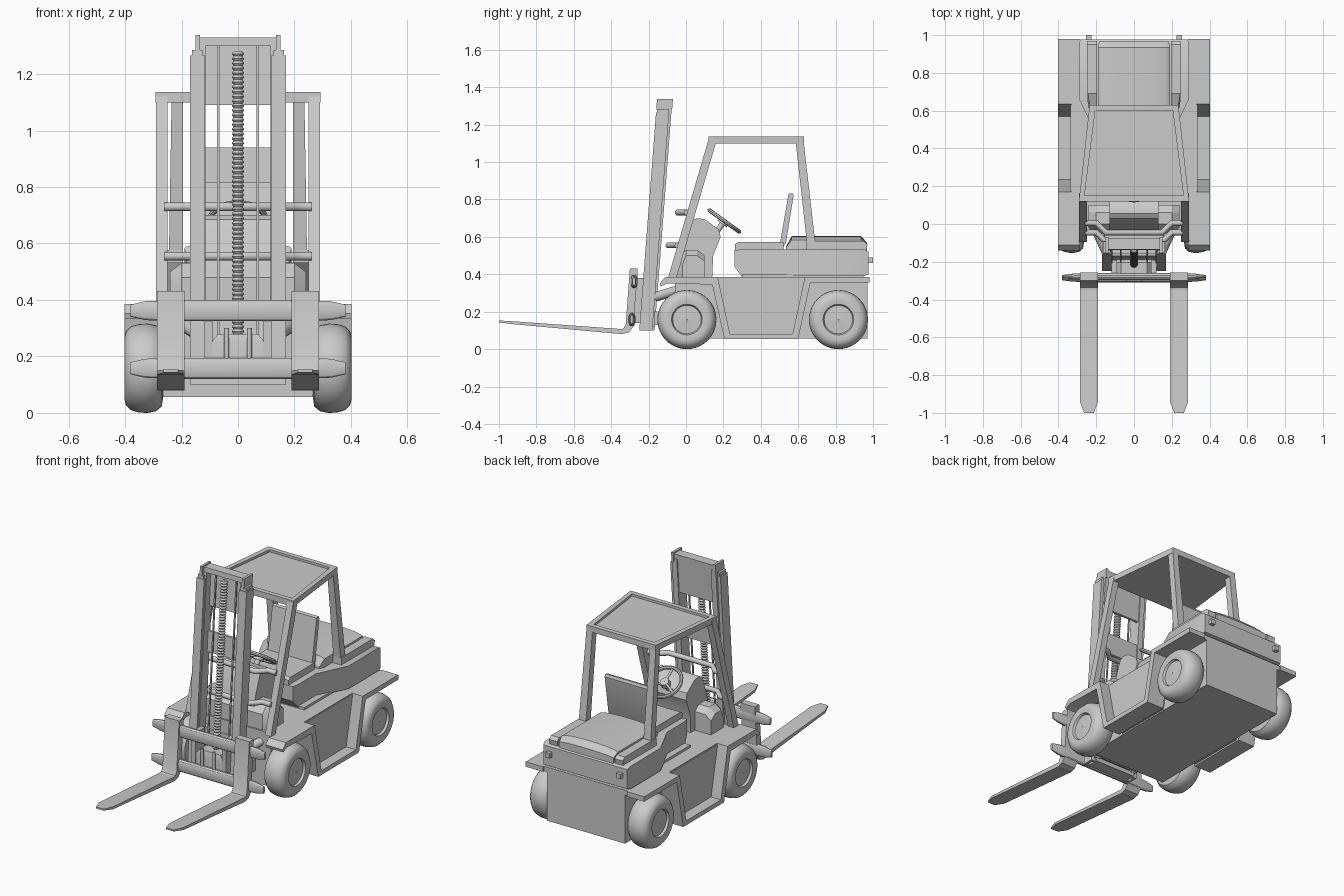
import bpy, bmesh, math
from mathutils import Vector, Matrix


def finish(name, bm, mirror=False, smooth=30):
    bmesh.ops.recalc_face_normals(bm, faces=bm.faces)
    me = bpy.data.meshes.new(name)
    bm.to_mesh(me)
    bm.free()
    ob = bpy.data.objects.new(name, me)
    bpy.context.collection.objects.link(ob)
    me.shade_smooth()
    me.set_sharp_from_angle(angle=math.radians(smooth))
    if mirror:
        ob.modifiers.new("mirror", 'MIRROR')
    return ob


def loft(name, loops, mirror=False, closed=False):
    """Skin successive loops of equal length; cap both ends unless closed."""
    bm = bmesh.new()
    rings = [[bm.verts.new(p) for p in lp] for lp in loops]
    n = len(rings[0])
    pairs = list(zip(rings, rings[1:]))
    if closed:
        pairs.append((rings[-1], rings[0]))
    for a, b in pairs:
        for i in range(n):
            j = (i + 1) % n
            bm.faces.new((a[i], a[j], b[j], b[i]))
    if not closed:
        bm.faces.new(rings[0])
        bm.faces.new(rings[-1])
    return finish(name, bm, mirror)


def prism(name, yz, x0, x1, mirror=False):
    return loft(name, [[(x, y, z) for y, z in yz] for x in (x0, x1)], mirror)


def box(name, x0, x1, y0, y1, z0, z1, mirror=False):
    return prism(name, [(y0, z0), (y1, z0), (y1, z1), (y0, z1)], x0, x1, mirror)


def quad(x0, x1, y0, y1, z):
    return [(x0, y0, z), (x1, y0, z), (x1, y1, z), (x0, y1, z)]


def lathe(name, prof, mat, mirror=False, seg=32):
    """Turn (radius, height) points around local z, then place by matrix."""
    loops = [[mat @ Vector((r * math.cos(t), r * math.sin(t), h)) for r, h in prof]
             for t in (2 * math.pi * k / seg for k in range(seg))]
    return loft(name, loops, mirror, closed=True)


def tube(name, pts, r, res=3):
    cu = bpy.data.curves.new(name, 'CURVE')
    cu.dimensions = '3D'
    cu.bevel_depth, cu.bevel_resolution, cu.use_fill_caps = r, res, True
    sp = cu.splines.new('POLY')
    sp.points.add(len(pts) - 1)
    for p, co in zip(sp.points, pts):
        p.co = (*co, 1)
    ob = bpy.data.objects.new(name, cu)
    bpy.context.collection.objects.link(ob)
    return ob


# wheels
along_x = Matrix.Rotation(math.pi / 2, 4, 'Y')
tyre = [(0.002, 0.275), (0.10, 0.265), (0.135, 0.27), (0.152, 0.29), (0.158, 0.32),
        (0.157, 0.35), (0.148, 0.38), (0.13, 0.397), (0.11, 0.402), (0.082, 0.398),
        (0.076, 0.385), (0.07, 0.385), (0.002, 0.392)]
for label, y in (("front", 0.005), ("rear", 0.815)):
    lathe(label + "_wheels", tyre, Matrix.Translation((0, y, 0.158)) @ along_x, True, 40)

# chassis, deck and side panels
box("chassis", -0.265, 0.265, -0.06, 0.97, 0.057, 0.36)
prism("side_panels", [(0.145, 0.38), (0.215, 0.065), (0.58, 0.065), (0.66, 0.38)], 0.26, 0.335, True)
box("deck", -0.33, 0.33, -0.06, 0.97, 0.355, 0.385)

# fender strip running over both wheels and under the step
outer = [(-0.14, 0.352), (-0.11, 0.385), (0.17, 0.385), (0.235, 0.082), (0.57, 0.082),
         (0.635, 0.385), (0.98, 0.385)]
inner = [(0.98, 0.355), (0.665, 0.355), (0.60, 0.055), (0.205, 0.055), (0.14, 0.345),
         (-0.10, 0.352), (-0.135, 0.335)]
prism("fenders_and_steps", outer + inner, 0.285, 0.402, True)

# counterweight body, narrow at the seat and wide at the rear
loft("counterweight", [[(-w, y, z0), (w, y, z0), (w, y, z1), (-w, y, z1)] for y, w, z0, z1 in (
    (0.26, 0.19, 0.44, 0.53), (0.295, 0.20, 0.392, 0.532), (0.47, 0.20, 0.392, 0.532),
    (0.66, 0.29, 0.392, 0.532), (0.955, 0.29, 0.392, 0.532), (0.977, 0.285, 0.40, 0.52))])
box("engine_base", -0.24, 0.24, 0.30, 0.95, 0.38, 0.40)
box("tail_lights", 0.225, 0.255, 0.97, 1.0, 0.46, 0.49, True)


# engine hood with crowned top
def arch(y, w, h):
    top = [(w * math.cos(t), y, 0.53 + h * (0.72 + 0.28 * math.sin(t)))
           for t in (math.pi * k / 12 for k in range(13))]
    return [(w, y, 0.525)] + top + [(-w, y, 0.525)]


loft("engine_hood", [arch(0.535, 0.18, 0.02), arch(0.565, 0.19, 0.074),
                     arch(0.935, 0.19, 0.074), arch(0.967, 0.185, 0.04)])
prism("hood_rails", [(0.645, 0.53), (0.965, 0.53), (0.97, 0.56), (0.95, 0.577), (0.645, 0.577)],
      0.195, 0.25, True)

# seat
prism("seat_cushion", [(0.262, 0.53), (0.52, 0.53), (0.52, 0.573), (0.28, 0.573), (0.262, 0.56)],
      -0.16, 0.16)
prism("seat_back", [(0.50, 0.55), (0.52, 0.545), (0.535, 0.57), (0.575, 0.82), (0.568, 0.834), (0.548, 0.83)],
      -0.15, 0.15)

# overhead guard


def roof_loop(d, z):
    return [(-0.292 + d, 0.12 + d, z), (0.292 - d, 0.12 + d, z),
            (0.235 - d, 0.63 - d, z), (-0.235 + d, 0.63 - d, z)]


loft("guard_roof", [roof_loop(0.03, 1.10), roof_loop(0, 1.10), roof_loop(0, 1.136),
                    roof_loop(0.03, 1.136), roof_loop(0.03, 1.122)])
loft("guard_front_posts", [quad(0.25, 0.29, -0.095, -0.05, 0.385),
                           quad(0.25, 0.29, 0.12, 0.165, 1.12)], True)
loft("guard_rear_posts", [quad(0.195, 0.245, 0.65, 0.695, 0.535),
                          quad(0.195, 0.235, 0.585, 0.628, 1.12)], True)
for i, (y, z) in enumerate(((-0.005, 0.73), (-0.055, 0.555))):
    tube("guard_crossbar_%d" % i, [(-0.26, y + 0.01, z), (-0.2, y + 0.01, z), (-0.15, y - 0.04, z),
                                   (0.15, y - 0.04, z), (0.2, y + 0.01, z), (0.26, y + 0.01, z)], 0.016)

# dashboard, cowl and steering wheel
prism("dashboard", [(-0.045, 0.38), (0.14, 0.38), (0.145, 0.50), (0.185, 0.60), (0.175, 0.64),
                    (0.10, 0.695), (0.055, 0.70), (0.03, 0.685), (-0.01, 0.58), (-0.045, 0.45)], -0.13, 0.13)
loft("cowl", [[(x, -0.05 + d, 0.38), (x, 0.10, 0.38), (x, 0.10, z - 0.03), (x, 0.06, z), (x, 0.0, z), (x, -0.05 + d, z - 0.05)]
              for x, d, z in ((-0.24, 0.03, 0.50), (-0.2, 0, 0.53), (0.2, 0, 0.53), (0.24, 0.03, 0.50))])
centre = Vector((0, 0.205, 0.685))
normal = Vector((0, 0.58, 0.81))
tilt = Matrix.Translation(centre) @ normal.to_track_quat('Z', 'Y').to_matrix().to_4x4()
lathe("steering_wheel", [(0.098 + 0.011 * math.cos(a), 0.011 * math.sin(a))
                         for a in (math.pi * k / 4 for k in range(8))], tilt)
lathe("steering_hub", [(0.001, -0.02), (0.03, -0.02), (0.025, 0.008), (0.001, 0.01)], tilt, seg=20)
for k in range(3):
    a = math.radians(90 + 120 * k)
    tube("steering_spoke_%d" % k, [centre, tilt @ Vector((0.098 * math.cos(a), 0.098 * math.sin(a), 0))], 0.008, 1)
tube("steering_column", [centre, centre - normal * 0.12], 0.016)


# mast, leaning back slightly
def lean(z):
    return -0.25 + 0.077 * (z - 0.1)


def mast_part(name, section, z0, z1, mirror=False):
    return loft(name, [[(x, lean(z) + y, z) for x, y in section] for z in (z0, z1)], mirror)


def rect(x0, x1, y0, y1):
    return [(x0, y0), (x1, y0), (x1, y1), (x0, y1)]


channel = [(0.17, 0), (0.17, 0.07), (0.12, 0.07), (0.12, 0.055), (0.155, 0.055),
           (0.155, 0.015), (0.118, 0.015), (0.118, 0)]
mast_part("outer_mast_channels", channel, 0.10, 1.265, True)
mast_part("outer_mast_caps", rect(0.125, 0.163, 0.004, 0.066), 1.265, 1.285, True)
mast_part("inner_mast_rails", rect(0.115, 0.15, 0.018, 0.082), 0.12, 1.30, True)
mast_part("inner_mast_ends", rect(0.135, 0.15, 0.0, 0.085), 1.28, 1.338, True)
mast_part("mast_top_bar", rect(-0.14, 0.14, 0.02, 0.08), 1.30, 1.33)
mast_part("mast_upper_plate", rect(-0.125, 0.125, 0.06, 0.075), 1.09, 1.305)
mast_part("mast_middle_plate", rect(-0.125, 0.125, 0.06, 0.075), 0.815, 0.94)
mast_part("mast_lower_plate", rect(-0.125, 0.125, 0.06, 0.075), 0.14, 0.36)
mast_part("mast_foot", rect(-0.14, 0.14, 0.005, 0.08), 0.10, 0.125)
mast_part("lift_chains", rect(0.066, 0.074, 0.04, 0.048), 0.2, 1.30, True)

# toothed lift screw
thread = [(0.001, 0.28)]
for k in range(60):
    thread += [(0.016, 0.28 + k / 60), (0.022, 0.288 + k / 60)]
thread += [(0.016, 1.28), (0.001, 1.28)]
screw = lathe("lift_screw", thread, Matrix.Shear('XY', 4, (0, 0.077)) @ Matrix.Translation((0, -0.232, 0)), seg=10)

# mast mounts and tilt cylinders on the chassis
box("mast_mount", -0.16, 0.16, -0.17, -0.05, 0.13, 0.20)
tube("front_axle", [(-0.28, 0.005, 0.158), (0.28, 0.005, 0.158)], 0.05)
for s in (-1, 1):
    tube("tilt_cylinder", [(s * 0.14, -0.16, 0.28), (s * 0.2, -0.03, 0.32)], 0.026)
    tube("mast_bolt", [(s * 0.04, -0.29, 0.16), (s * 0.04, -0.29, 0.30)], 0.009)

# fork carriage
for label, z, y in (("upper", 0.362, -0.278), ("lower", 0.158, -0.29)):
    loops = []
    for x, h, d in ((-0.38, 0.022, 0.008), (-0.33, 0.034, 0.015), (-0.24, 0.038, 0.02), (0.24, 0.038, 0.02),
                    (0.33, 0.034, 0.015), (0.38, 0.022, 0.008)):
        loops.append([(x, y + d * math.cos(a), z + h * (abs(math.sin(a)) ** 0.6) * math.copysign(1, math.sin(a)))
                      for a in (2 * math.pi * (k + 0.5) / 12 for k in range(12))])
    loft(label + "_carriage_rail", loops)
loft("carriage_block", [quad(-0.095, 0.095, -0.28, -0.20, 0.14), quad(-0.095, 0.095, -0.28, -0.20, 0.25),
                        quad(-0.07, 0.07, -0.27, -0.20, 0.28)])
box("carriage_links", 0.09, 0.118, -0.285, -0.19, 0.14, 0.38, True)

# forks: upright shank, then blade with narrowed tip
spine = [(-0.296, -0.25, 0.432, 0.432), ]
prism("fork_shanks", [(-0.30, 0.432), (-0.258, 0.432), (-0.258, 0.40), (-0.272, 0.25), (-0.282, 0.12),
                      (-0.305, 0.09), (-0.345, 0.08), (-0.36, 0.105), (-0.335, 0.11), (-0.322, 0.135)], 0.19, 0.287, True)
loft("fork_blades", [[(x0, y, z0), (x1, y, z0), (x1, y, z1), (x0, y, z1)] for y, x0, x1, z0, z1 in (
    (-0.34, 0.19, 0.287, 0.08, 0.107), (-0.94, 0.19, 0.287, 0.135, 0.15), (-1.0, 0.213, 0.264, 0.143, 0.153))], True)
